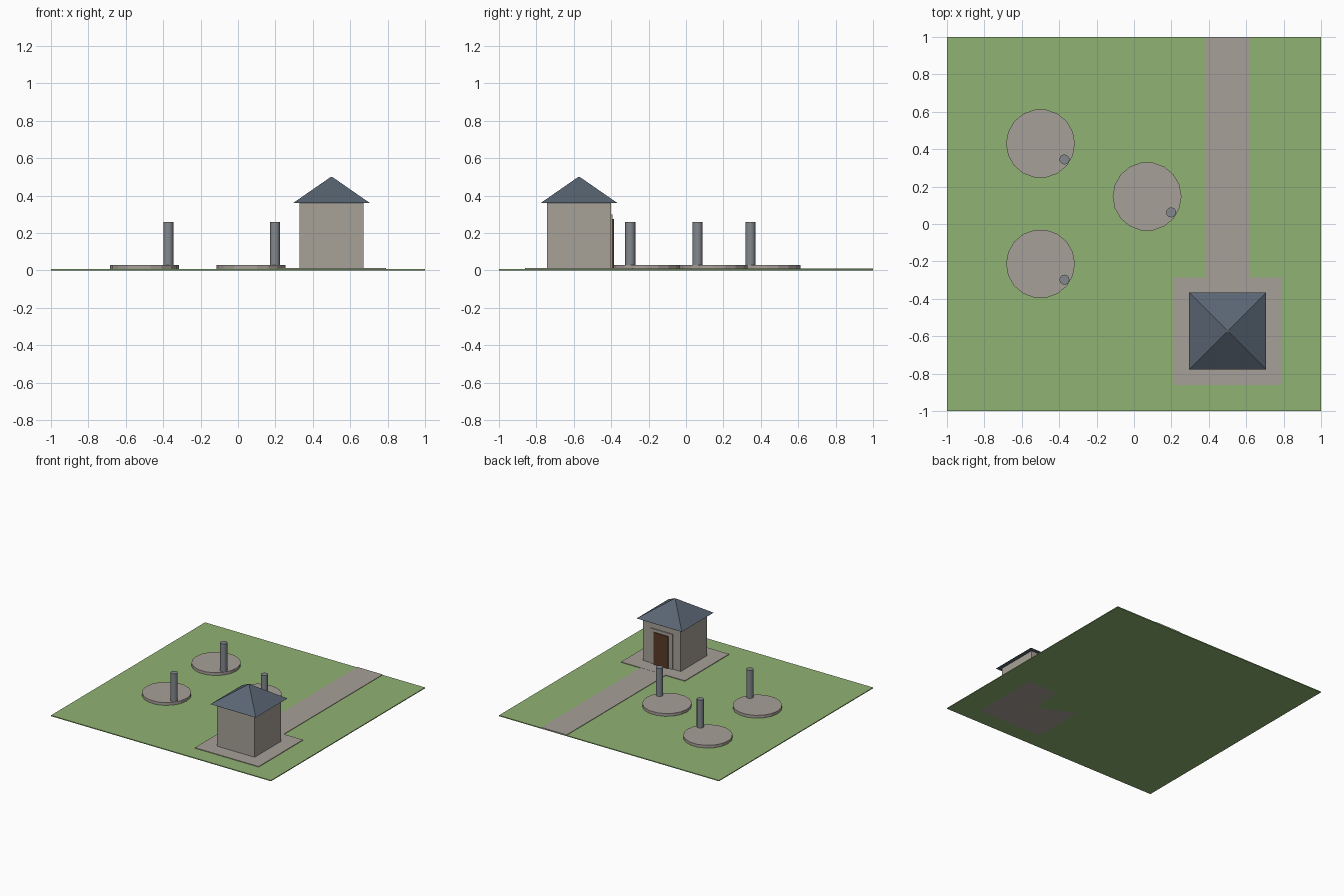
import bpy
from math import pi, sqrt

if "Cube" in bpy.data.objects:
    bpy.data.objects.remove(bpy.data.objects["Cube"])


def material(name, rgb):
    m = bpy.data.materials.new(name)
    m.diffuse_color = (*rgb, 1)
    m.use_nodes = True
    m.node_tree.nodes["Principled BSDF"].inputs["Base Color"].default_value = m.diffuse_color
    return m


GRASS = material("grass", (0.28, 0.45, 0.17))
PAVING = material("paving", (0.39, 0.35, 0.32))
STONE = material("stone", (0.39, 0.36, 0.31))
SLATE = material("slate", (0.10, 0.13, 0.17))
WOOD = material("wood", (0.10, 0.045, 0.02))
METAL = material("metal", (0.23, 0.25, 0.27))


def finish(name, mat):
    ob = bpy.context.object
    ob.name = name
    ob.data.materials.append(mat)
    return ob


def box(name, x, y, z, mat):
    """Box from (min, max) ranges."""
    r = (x, y, z)
    bpy.ops.mesh.primitive_cube_add(size=1, location=[sum(a) / 2 for a in r])
    bpy.context.object.scale = [a[1] - a[0] for a in r]
    bpy.ops.object.transform_apply(location=False, rotation=False, scale=True)
    return finish(name, mat)


def disc(name, x, y, z0, z1, radius, sides, mat):
    bpy.ops.mesh.primitive_cylinder_add(
        vertices=sides, radius=radius, depth=z1 - z0,
        location=(x, y, (z0 + z1) / 2), rotation=(0, 0, pi / 2))
    return finish(name, mat)


# Lawn, path and paved yard
box("lawn", (-1, 1), (-1, 1), (0, 0.007), GRASS)
box("path", (0.385, 0.615), (-0.29, 1), (0, 0.011), PAVING)
box("yard", (0.21, 0.79), (-0.86, -0.285), (0, 0.012), PAVING)

# Hut
CX, CY = 0.5, -0.572
box("hut_walls", (CX - 0.172, CX + 0.172), (CY - 0.172, CY + 0.172), (0.007, 0.36), STONE)
bpy.ops.mesh.primitive_cone_add(vertices=4, radius1=0.206 * sqrt(2), radius2=0.006,
                                depth=0.14, location=(CX, CY, 0.43),
                                rotation=(0, 0, pi / 4))
finish("hut_roof", SLATE)

# Door on the back wall
box("door_frame", (CX - 0.1, CX + 0.1), (-0.405, -0.393), (0.005, 0.3), PAVING)
box("door", (CX - 0.067, CX + 0.067), (-0.405, -0.385), (0, 0.275), WOOD)

# Round platforms, each with a post near its edge
for i, (x, y) in enumerate([(-0.5, 0.43), (0.07, 0.147), (-0.5, -0.213)], 1):
    disc(f"platform_{i}", x, y, 0.005, 0.03, 0.184, 18, PAVING)
    disc(f"post_{i}", x + 0.128, y - 0.085, 0.02, 0.26, 0.027, 12, METAL)
    bpy.ops.object.shade_smooth_by_angle()
